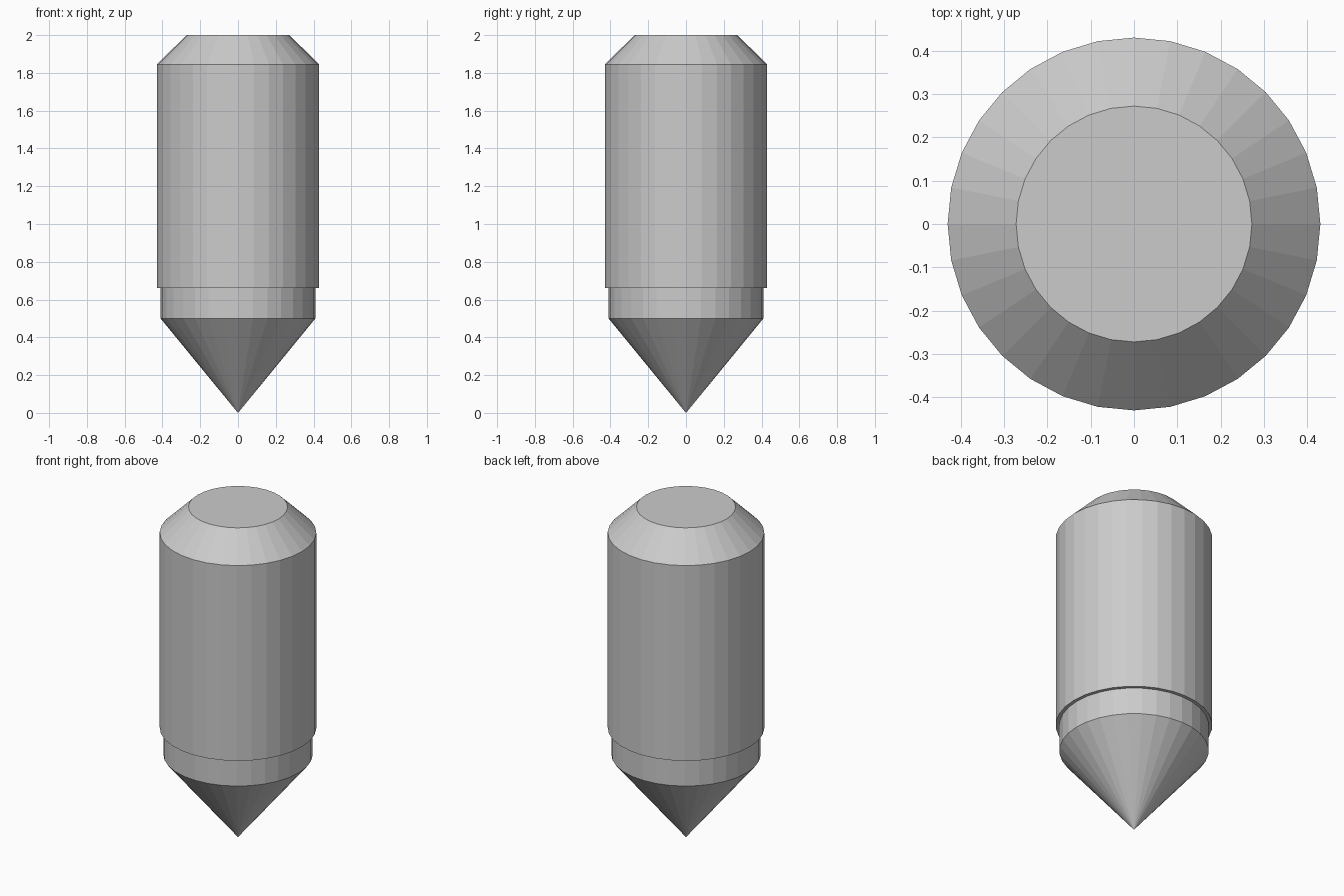
import bpy, bmesh, math

if "Cube" in bpy.data.objects:
    bpy.data.objects.remove(bpy.data.objects["Cube"])

SIDES = 32

grey = bpy.data.materials.new("plain grey")
grey.diffuse_color = (0.6, 0.6, 0.6, 1)
grey.use_nodes = True
grey.node_tree.nodes["Principled BSDF"].inputs["Base Color"].default_value = grey.diffuse_color


def lathe(name, profile):
    """Revolve (radius, height) points around z; radius 0 gives a pole."""
    bm = bmesh.new()
    rings = []
    for r, z in profile:
        if r == 0:
            rings.append([bm.verts.new((0, 0, z))] * SIDES)
        else:
            rings.append([bm.verts.new((r * math.cos(math.tau * i / SIDES),
                                        r * math.sin(math.tau * i / SIDES), z))
                          for i in range(SIDES)])
    for low, high in zip(rings, rings[1:]):
        for i in range(SIDES):
            j = (i + 1) % SIDES
            corners = dict.fromkeys((low[i], low[j], high[j], high[i]))
            bm.faces.new(list(corners))
    # flat cap on an open top
    if profile[-1][0] > 0:
        bm.faces.new(rings[-1])
    bmesh.ops.recalc_face_normals(bm, faces=bm.faces[:])
    mesh = bpy.data.meshes.new(name)
    bm.to_mesh(mesh)
    bm.free()
    mesh.materials.append(grey)
    obj = bpy.data.objects.new(name, mesh)
    bpy.context.collection.objects.link(obj)
    return obj


# One turned pin: pointed tip, collar, small step, barrel, chamfer, flat top
lathe("pointed_pin", [(0, 0), (0.41, 0.5), (0.41, 0.662), (0.43, 0.662),
                      (0.43, 1.845), (0.272, 2.0)])
